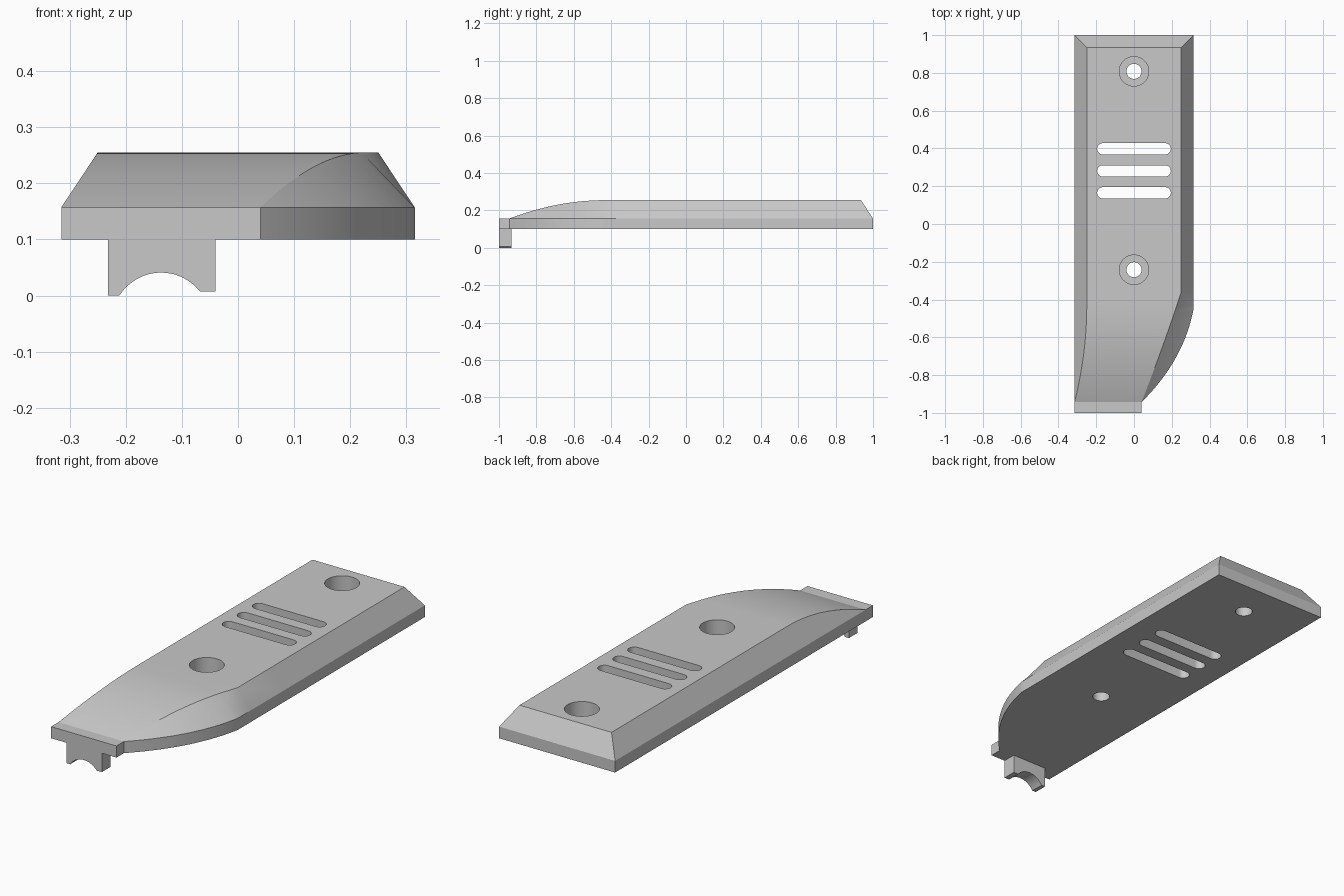
import bpy, bmesh, math
from mathutils import Vector

cube = bpy.data.objects.get("Cube")
if cube:
    bpy.data.objects.remove(cube, do_unlink=True)

grey = bpy.data.materials.new("plain grey")
grey.use_nodes = True
COLOUR = (0.58, 0.58, 0.58, 1)
grey.diffuse_color = COLOUR
grey.node_tree.nodes["Principled BSDF"].inputs["Base Color"].default_value = COLOUR

HALF, BASE, LIP, TOP, INSET = 0.315, 0.1, 0.157, 0.255, 0.065
TIP_X, TIP_Y = 0.04, -0.943


def loft(bm, outlines):
    """Join matching closed outlines into one capped solid."""
    rings = [[bm.verts.new(p) for p in outline] for outline in outlines]
    for r, s in zip(rings, rings[1:]):
        for i in range(len(r)):
            j = (i + 1) % len(r)
            bm.faces.new((r[i], r[j], s[j], s[i]))
    bm.faces.new(rings[0])
    bm.faces.new(rings[-1])


def make_object(name, bm):
    bmesh.ops.remove_doubles(bm, verts=bm.verts, dist=0.0002)
    bmesh.ops.connect_verts_nonplanar(bm, angle_limit=0.001, faces=bm.faces)
    bmesh.ops.recalc_face_normals(bm, faces=bm.faces)
    mesh = bpy.data.meshes.new(name)
    bm.to_mesh(mesh)
    bm.free()
    mesh.materials.append(grey)
    obj = bpy.data.objects.new(name, mesh)
    bpy.context.collection.objects.link(obj)
    return obj


def circle(y, radius, z, steps=48):
    return [(radius * math.cos(math.tau * i / steps),
             y + radius * math.sin(math.tau * i / steps), z) for i in range(steps)]


def slot(y, half_length, radius, z, steps=12):
    """Slot outline with rounded ends."""
    points = []
    for side in (1, -1):
        for i in range(steps + 1):
            a = math.pi * i / steps - side * math.pi / 2
            points.append((side * half_length + radius * math.cos(a),
                           y + radius * math.sin(a), z))
    return points


def section(y, edge, top_edge, height):
    """Cross-section: left wall, left bevel, top, right bevel, right wall."""
    left = -HALF + INSET * (height - LIP) / (TOP - LIP)
    return [(-HALF, y, BASE), (-HALF, y, LIP), (left, y, height),
            (top_edge, y, height), (edge, y, LIP), (edge, y, BASE)]


def top_height(y):
    return TOP - (TOP - LIP) * max(0, (-0.43 - y) / (-0.43 - TIP_Y)) ** 2


def top_edge_x(y):
    t = min(1, (y - TIP_Y) / (-0.36 - TIP_Y))
    return TIP_X + (HALF - INSET - TIP_X) * t + 0.02 * t * (1 - t)


# Body: lofted from the flat tip, along the swept nose, to the bevelled back
sections = [section(-1, TIP_X, TIP_X, LIP)]
a, b, c = Vector((TIP_X, TIP_Y)), Vector((0.265, -0.72)), Vector((HALF, -0.45))
NOSE = 28
for i in range(NOSE + 1):
    t = i / NOSE
    p = a * (1 - t) ** 2 + b * 2 * t * (1 - t) + c * t * t
    sections.append(section(p.y, p.x, top_edge_x(p.y), top_height(p.y)))
# Straight part, divided so that every opening lies within its own panel
for y in (-0.43, -0.36, -0.1, 0.1, 0.222, 0.339, 0.55, 1 - INSET):
    sections.append(section(y, HALF, top_edge_x(y), TOP))
sections.append(section(1, HALF, HALF, LIP))
bm = bmesh.new()
loft(bm, sections)
body = make_object("body", bm)

# Counterbored screw holes and three vent slots, cut in one go
bm = bmesh.new()
for y in (0.808, -0.242):
    loft(bm, [circle(y, 0.04, 0), circle(y, 0.04, 0.155),
              circle(y, 0.078, 0.155), circle(y, 0.078, 0.4)])
for y in (0.398, 0.281, 0.165):
    loft(bm, [slot(y, 0.165, 0.03, 0), slot(y, 0.165, 0.03, 0.4)])
cutter = make_object("opening_cutter", bm)
cutter.hide_render = True

bpy.context.view_layer.objects.active = body
mod = body.modifiers.new("openings", 'BOOLEAN')
mod.operation = 'DIFFERENCE'
mod.solver = 'EXACT'
mod.object = cutter
bpy.ops.object.modifier_apply(modifier=mod.name)
bpy.data.objects.remove(cutter, do_unlink=True)

# Front tab: a hanging plate with an arched notch
outline = [(-0.232, BASE), (-0.232, 0), (-0.215, 0)]
for i in range(13):
    angle = math.radians(148 - i * 110 / 12)
    outline.append((-0.137 + 0.088 * math.cos(angle), -0.047 + 0.088 * math.sin(angle)))
outline += [(-0.04, 0.007), (-0.04, BASE)]
bm = bmesh.new()
loft(bm, [[(x, y, z) for x, z in outline] for y in (-1, -0.932)])
tab = make_object("front_tab", bm)

# Smooth curved areas, keep edges sharp
bpy.ops.object.select_all(action='DESELECT')
for obj in (body, tab):
    obj.select_set(True)
bpy.ops.object.shade_smooth_by_angle(angle=math.radians(20))
